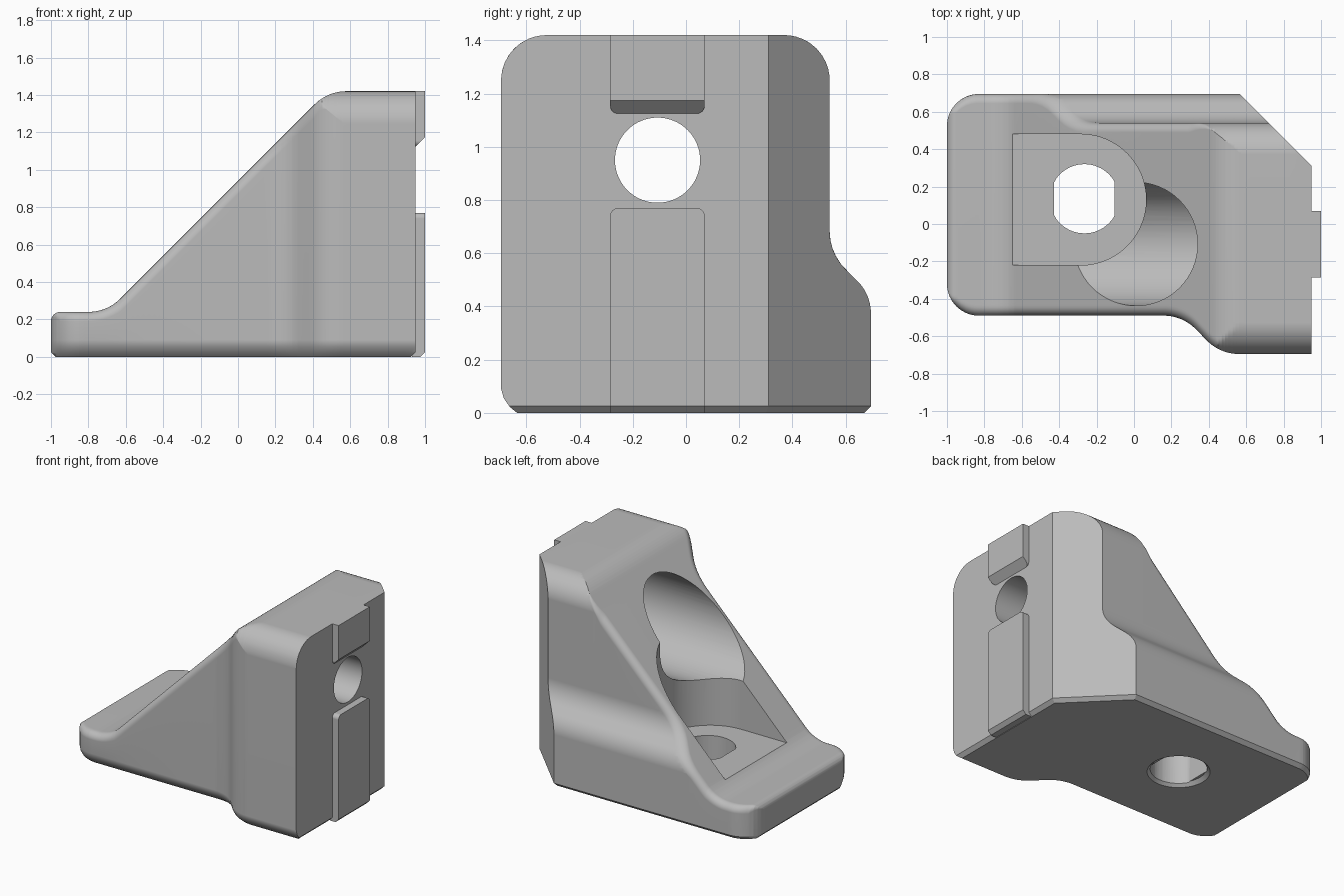
import bpy, bmesh, math
from mathutils import Vector

cube = bpy.data.objects.get("Cube")
if cube:
    bpy.data.objects.remove(cube, do_unlink=True)

grey = bpy.data.materials.new("light grey")
grey.use_nodes = True
grey.diffuse_color = (0.5, 0.5, 0.5, 1)
grey.node_tree.nodes["Principled BSDF"].inputs["Base Color"].default_value = (0.5, 0.5, 0.5, 1)


def rounded(pts, n=10):
    """Polyline of (x, y, radius) with its inner corners rounded."""
    out = [Vector(pts[0][:2])]
    for before, here, after in zip(pts, pts[1:], pts[2:]):
        p, r = Vector(here[:2]), here[2]
        if r == 0:
            out.append(p)
            continue
        d1 = (Vector(before[:2]) - p).normalized()
        d2 = (Vector(after[:2]) - p).normalized()
        half = d1.angle(d2) / 2
        c = p + (d1 + d2).normalized() * r / math.sin(half)
        a, b = p + d1 * r / math.tan(half) - c, p + d2 * r / math.tan(half) - c
        out += [c + a.lerp(b, i / n).normalized() * r for i in range(n + 1)]
    out.append(Vector(pts[-1][:2]))
    return out


def value(line, x):
    """Height of a polyline at x, skipping its upright parts."""
    last = line[0].y
    for a, b in zip(line, line[1:]):
        if b.x - a.x > 1e-6:
            last = b.y
            if x <= b.x:
                t = max(0, (x - a.x) / (b.x - a.x))
                return a.y + (b.y - a.y) * t
    return last


def clamp(v):
    return max(0.0, min(1.0, v))


def finish(name, bm):
    bmesh.ops.remove_doubles(bm, verts=bm.verts[:], dist=1e-5)
    bmesh.ops.recalc_face_normals(bm, faces=bm.faces[:])
    mesh = bpy.data.meshes.new(name)
    bm.to_mesh(mesh)
    bm.free()
    mesh.materials.append(grey)
    obj = bpy.data.objects.new(name, mesh)
    bpy.context.collection.objects.link(obj)
    return obj


def loft(rings):
    """Closed solid through equal-length rings."""
    bm = bmesh.new()
    loops = [[bm.verts.new(p) for p in ring] for ring in rings]
    for a, b in zip(loops, loops[1:]):
        for i in range(len(a)):
            j = (i + 1) % len(a)
            bm.faces.new((a[i], a[j], b[j], b[i]))
    bm.faces.new(loops[0])
    bm.faces.new(loops[-1])
    bmesh.ops.remove_doubles(bm, verts=bm.verts[:], dist=1e-5)
    bmesh.ops.recalc_face_normals(bm, faces=bm.faces[:])
    return bm


def slice_off(bm, point, normal):
    """Cut away the side the normal points to and close the cut."""
    bmesh.ops.bisect_plane(bm, geom=bm.verts[:] + bm.edges[:] + bm.faces[:], dist=1e-5,
                           plane_co=point, plane_no=Vector(normal).normalized(), clear_outer=True)
    edges = [e for e in bm.edges if e.is_boundary]
    if edges:
        bmesh.ops.holes_fill(bm, edges=edges, sides=0)


def select(obj):
    bpy.ops.object.select_all(action='DESELECT')
    obj.select_set(True)
    bpy.context.view_layer.objects.active = obj


def smooth(obj):
    select(obj)
    bpy.ops.object.shade_smooth_by_angle(angle=math.radians(30))
    mod = obj.modifiers.new("even_shading", 'WEIGHTED_NORMAL')
    mod.keep_sharp = True


# Outlines of the bracket: sloping top, front side, back corner, stepped back
R = 0.17
top = rounded([(-1, 0.1, 0), (-1, 0.24, 0.05), (-0.7, 0.24, 0.24), (0.48, 1.42, 0.24), (0.95, 1.42, 0)])
front = rounded([(-1, 0, 0), (-1, -0.49, R), (0.26, -0.49, 0.24), (0.46, -0.695, 0.24), (0.95, -0.695, 0)])
corner = rounded([(-1, 0, 0), (-1, 0.695, R), (0.95, 0.695, 0)])
back = rounded([(0, 0.695, 0), (0.445, 0.695, R), (0.6, 0.54, 0.2), (1.42, 0.54, R), (1.42, 0, 0)])
shoulder = rounded([(-0.695, 0, 0), (-0.695, 1.42, R), (1, 1.42, 0)])

xs = {round(p.x, 3) for line in (top, front, corner) for p in line}
xs |= {round(-1 + 0.03 * i, 3) for i in range(65)}
zs = sorted({round(p.x, 4) for p in back} | {0.025})
insets = [R * (i / 14) ** 2 for i in range(15)]


def section(x):
    h, yf, side = value(top, x), value(front, x), value(corner, x)
    slope = clamp((value(top, x + 0.005) - value(top, x - 0.005)) / 0.01) if x > -0.9 else 0
    r = 0.05 * clamp((x + 1) / 0.05)
    stretch = math.sqrt(1 + slope * slope)

    def yb(z):
        return min(value(back, z), side) - max(0, 0.025 - z)

    # front wall with softened foot and rounded upper edge
    ring = [(x, yf + 0.06, 0), (x, yf + 0.033, 0.022), (x, yf + 0.01, 0.055), (x, yf, 0.09)]
    for u in insets:
        drop = 0
        if u < r:
            drop = r - math.sqrt(max(0, r * r - (r - u) ** 2))
        ring.append((x, yf + u, min(h - drop * stretch, value(shoulder, yf + u))))
    # back wall, its upper rounding fading out near the flat top
    r *= clamp((0.42 - x) / 0.12)
    rz = r * stretch
    for i in range(6, -1, -1):
        a = math.pi / 12 * i
        z = h - rz * (1 - math.sin(a))
        ring.append((x, yb(z) - r * (1 - math.cos(a)), z))
    for z in reversed(zs):
        z = min(z, h - rz)
        ring.append((x, yb(z), z))
    return ring


bm = loft([section(x) for x in sorted(xs) if -1 <= x <= 0.95])
slice_off(bm, (0.95, 0.31, 0), (1, 1, 0))
slice_off(bm, (0.95, 0, 0.025), (1, 0, -1))
slice_off(bm, (-1, 0, 0.025), (-1, 0, -1))
slice_off(bm, (0.95, 0.31, 0.025), (1, 1, -math.sqrt(2)))
body = finish("bracket_body", bm)


def cut(bm):
    cutter = finish("cutter", bm)
    cutter.hide_render = True
    select(body)
    mod = body.modifiers.new("cut", 'BOOLEAN')
    mod.operation, mod.solver, mod.object = 'DIFFERENCE', 'EXACT', cutter
    bpy.ops.object.modifier_apply(modifier=mod.name)
    bpy.data.objects.remove(cutter, do_unlink=True)


def upright(pts, low, high):
    return loft([[(p[0], p[1], z) for p in pts] for z in (low, high)])


def circle(r, n=64):
    return [(r * math.cos(2 * math.pi * i / n), r * math.sin(2 * math.pi * i / n)) for i in range(n)]


def bore(r, x0, x1):
    return loft([[(x, a - 0.107, b + 0.95) for a, b in circle(r)] for x in (x0, x1)])


# Screw pocket in the slope, with a flat-sided hole through the foot
pocket = rounded([(-0.65, -0.22, 0), (0.065, -0.22, 0.35), (0.065, 0.48, 0.35), (-0.65, 0.48, 0)], 20)
cut(upright(pocket, 0.29, 1.6))
hole = [(-0.265 + max(-0.162, min(0.162, a)), 0.135 + b) for a, b in circle(0.185)]
cut(upright(hole, -0.1, 0.5))
rim = [[(-0.265 + a, 0.135 + b, z) for a, b in circle(r)] for r, z in ((0.215, -0.01), (0.18, 0.025))]
cut(loft(rim))

# Wide bore from the slope and narrow bore through the upright face
cut(bore(0.33, -1.2, 0.66))
cut(bore(0.16, 0.5, 1.2))
smooth(body)


# Raised locating keys on the upright face
def key(name, pts):
    return loft([[(x, p.x, p.y) for p in pts] for x in (0.93, 1.0)])


y0, y1, kr = -0.285, 0.07, 0.03
bm = key("lower_key", rounded([(y0, 0, 0), (y0, 0.77, kr), (y1, 0.77, kr), (y1, 0, 0)]))
slice_off(bm, (1, 0, 0.025), (1, 0, -1))
smooth(finish("lower_key", bm))

bm = key("upper_key", rounded([(y0, 1.42, 0), (y0, 1.125, kr), (y1, 1.125, kr), (y1, 1.42, 0)]))
slice_off(bm, (1, 0, 1.175), (1, 0, -1))
smooth(finish("upper_key", bm))
